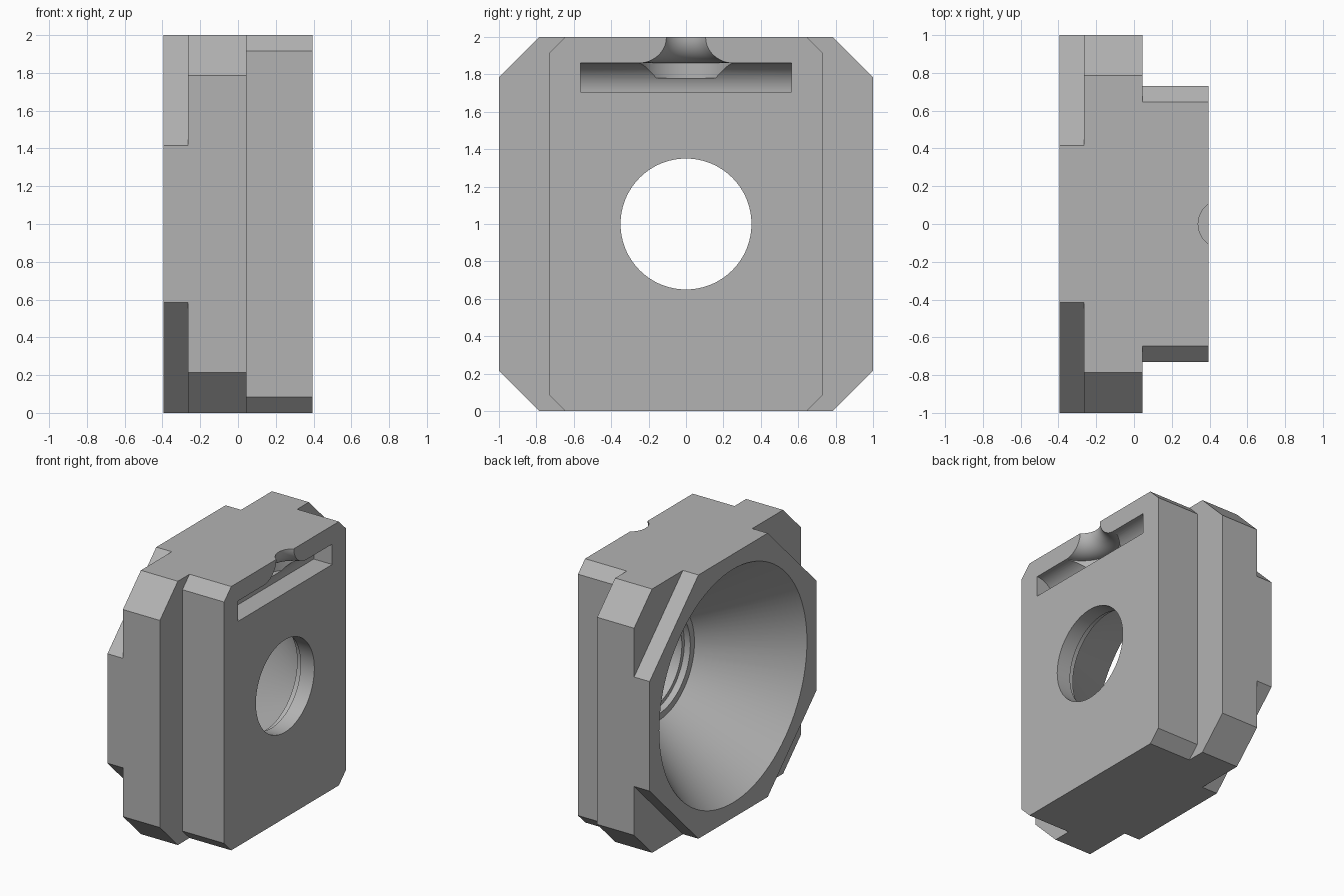
import bpy, math
from mathutils import Matrix

if "Cube" in bpy.data.objects:
    bpy.data.objects.remove(bpy.data.objects["Cube"], do_unlink=True)

grey = bpy.data.materials.new("plain grey")
grey.use_nodes = True
GREY = (0.45, 0.45, 0.45, 1)
grey.diffuse_color = GREY
grey.node_tree.nodes["Principled BSDF"].inputs["Base Color"].default_value = GREY


def make(name, verts, faces):
    mesh = bpy.data.meshes.new(name)
    mesh.from_pydata(verts, [], faces)
    mesh.materials.append(grey)
    obj = bpy.data.objects.new(name, mesh)
    bpy.context.collection.objects.link(obj)
    bpy.context.view_layer.objects.active = obj
    bpy.ops.object.select_all(action="DESELECT")
    obj.select_set(True)
    bpy.ops.object.mode_set(mode="EDIT")
    bpy.ops.mesh.select_all(action="SELECT")
    bpy.ops.mesh.normals_make_consistent(inside=False)
    bpy.ops.object.mode_set(mode="OBJECT")
    return obj


def loft(name, rings):
    """Skin a list of equal closed rings and cap both ends."""
    n = len(rings[0])
    faces = [(k * n + i, k * n + (i + 1) % n, (k + 1) * n + (i + 1) % n, (k + 1) * n + i)
             for k in range(len(rings) - 1) for i in range(n)]
    faces += [tuple(range(n)), tuple(range((len(rings) - 1) * n, len(rings) * n))]
    return make(name, [v for ring in rings for v in ring], faces)


def plate(name, x0, x1, half, cut):
    """Rectangular plate with cut corners, extruded along x."""
    quarter = [(half, 1 - cut), (half - cut, 1)]
    outline = quarter + [(-y, z) for y, z in quarter[::-1]]
    outline += [(-y, -z) for y, z in outline]
    return loft(name, [[(x, y, z + 1) for y, z in outline] for x in (x0, x1)])


def turned(name, profile, matrix, steps=96):
    """Turn (radius, height) points about z, then place with a matrix."""
    angles = [2 * math.pi * i / steps for i in range(steps)]
    obj = loft(name, [[(r * math.cos(a), r * math.sin(a), h) for a in angles] for r, h in profile])
    obj.data.transform(matrix)
    return obj


def boolean(target, tool, operation):
    mod = target.modifiers.new(tool.name, "BOOLEAN")
    mod.operation, mod.solver, mod.object = operation, "EXACT", tool
    bpy.context.view_layer.objects.active = target
    bpy.ops.object.modifier_apply(modifier=mod.name)
    bpy.data.objects.remove(tool, do_unlink=True)


# Stepped body of three plates
body = plate("mounting_block", -0.265, 0.045, 1.0, 0.215)
boolean(body, plate("rear_plate", -0.395, -0.265, 1.0, 0.585), "UNION")
boolean(body, plate("front_plate", 0.045, 0.395, 0.73, 0.085), "UNION")

# Conical recess, counterbore and round hole along x
along_x = Matrix.Translation((0, 0, 1)) @ Matrix.Rotation(math.pi / 2, 4, "Y")
bore = [(0.892, -0.405), (0.43, 0.23), (0.38, 0.23), (0.38, 0.28), (0.35, 0.28), (0.35, 0.45)]
boolean(body, turned("bore_cutter", bore, along_x), "DIFFERENCE")

# Cross slot with a rounded ceiling
R = 0.155
arc = [(0.395 - R * math.sin(t), 1.705 + R * math.cos(t))
       for t in (math.pi / 2 * i / 16 for i in range(17))]
section = [(0.45, 1.705), (0.45, 1.86)] + arc
slot = loft("slot_cutter", [[(x, y, z) for x, z in section] for y in (-0.565, 0.565)])
boolean(body, slot, "DIFFERENCE")

# Flared channel from the slot up to the top
F = 0.135
flare = [(0.128, 2.05)] + [(0.128 + F * (1 - math.cos(t)), 1.995 - F * math.sin(t))
                           for t in (math.pi / 2 * i / 12 for i in range(13))]
flare.append((0.263, 1.78))
boolean(body, turned("channel_cutter", flare, Matrix.Translation((0.468, 0, 0))), "DIFFERENCE")

bpy.ops.object.select_all(action="DESELECT")
body.select_set(True)
bpy.context.view_layer.objects.active = body
bpy.ops.object.shade_smooth_by_angle(angle=math.radians(30))
